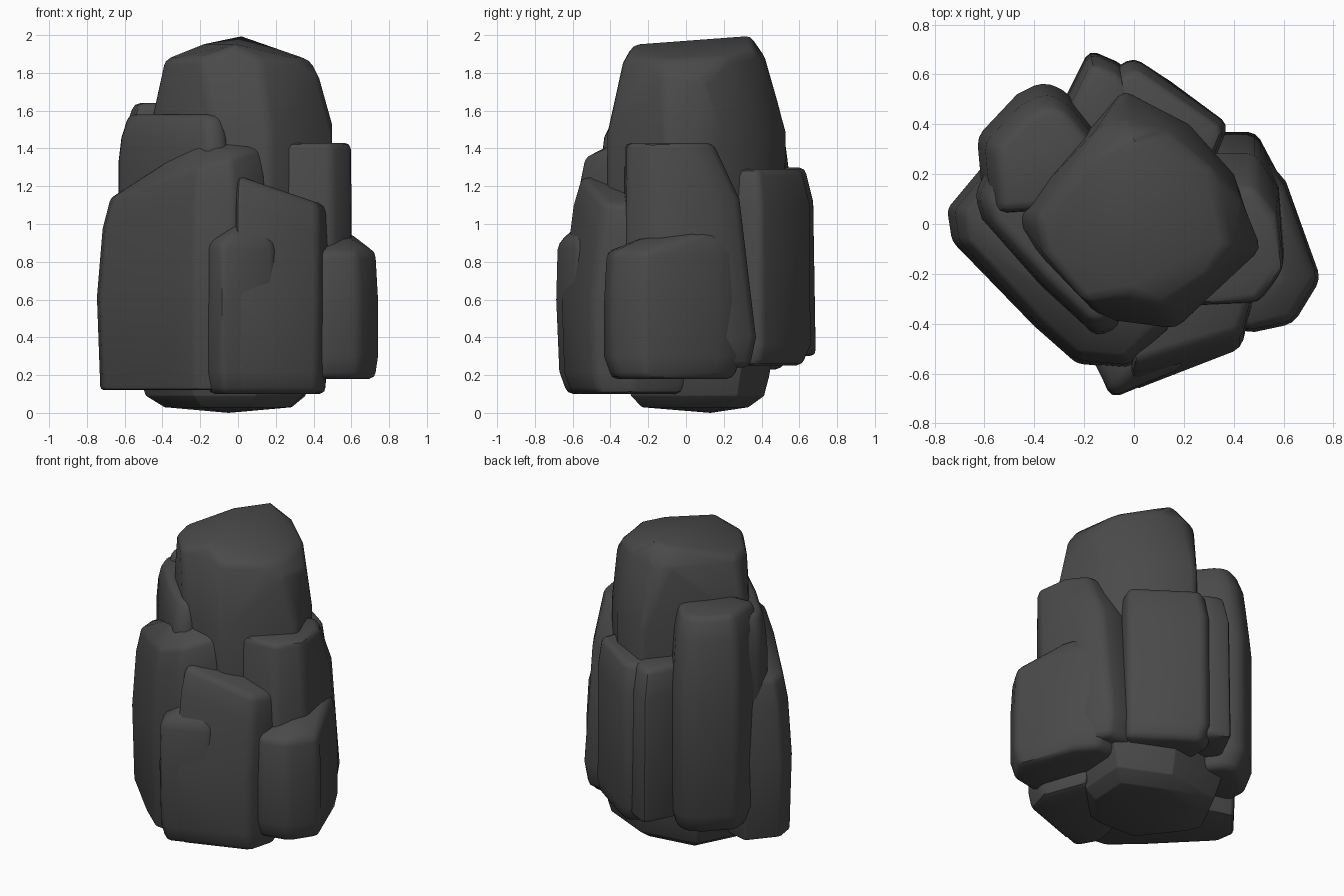
import bpy, bmesh, math

cube = bpy.data.objects.get("Cube")
if cube:
    bpy.data.objects.remove(cube, do_unlink=True)

# Single dark stone colour
stone = bpy.data.materials.new("dark_grey_stone")
stone.use_nodes = True
colour = (0.068, 0.068, 0.068, 1)
stone.diffuse_color = colour
shader = next(n for n in stone.node_tree.nodes if n.type == "BSDF_PRINCIPLED")
shader.inputs["Base Color"].default_value = colour
shader.inputs["Roughness"].default_value = 0.9


def boulder(name, outline, levels, anchor=(0, 0), slope=0, peaks=(), soft=0.035):
    """Stack scaled copies of a plan outline, wrap them in a hull, soften the edges.
    Each level is (height, x scale, y scale); slope tilts the upper half along x."""
    bm = bmesh.new()
    ax, ay = anchor
    middle = (levels[0][0] + levels[-1][0]) / 2
    centre = sum(p[0] for p in outline) / len(outline)
    for z, sx, sy in levels:
        for px, py in outline:
            x, y = ax + (px - ax) * sx, ay + (py - ay) * sy
            tilt = slope * (x - centre) if z > middle else 0
            bm.verts.new((x, y, z + tilt))
    for peak in peaks:
        bm.verts.new(peak)
    bmesh.ops.convex_hull(bm, input=bm.verts[:])
    bmesh.ops.delete(bm, geom=[v for v in bm.verts if not v.link_faces], context="VERTS")
    bmesh.ops.dissolve_limit(bm, angle_limit=math.radians(3), verts=bm.verts[:], edges=bm.edges[:])
    bmesh.ops.recalc_face_normals(bm, faces=bm.faces[:])
    corners = [e for e in bm.edges if e.calc_face_angle(0) > math.radians(28)]
    bmesh.ops.bevel(bm, geom=corners, offset=soft, segments=2, profile=0.5,
                    affect="EDGES", clamp_overlap=True)
    mesh = bpy.data.meshes.new(name)
    bm.to_mesh(mesh)
    bm.free()
    mesh.materials.append(stone)
    obj = bpy.data.objects.new(name, mesh)
    bpy.context.collection.objects.link(obj)
    bpy.ops.object.select_all(action="DESELECT")
    obj.select_set(True)
    bpy.context.view_layer.objects.active = obj
    bpy.ops.object.shade_smooth_by_angle(angle=math.radians(40))
    return obj


# Tall central stone with a ridged crown
boulder("central_stone",
        [(-.48, .03), (-.04, .54), (.22, .4), (.4, .2), (.51, -.1), (.17, -.42), (-.13, -.38), (-.4, -.1)],
        [(.3, .85, .8), (.8, 1, 1), (1.48, 1, 1), (1.87, .78, .79)],
        anchor=(-.08, 0),
        peaks=[(0, .34, 2), (-.02, -.28, 1.95), (-.2, .23, 1.95), (.43, .1, 1.77), (.43, -.12, 1.77),
               (.32, .22, 1.88), (.14, .37, 1.91), (.31, -.2, 1.87), (-.36, -.12, 1.87), (-.2, -.31, 1.88),
               (-.14, .39, 1.87)])

# Low footing under the cluster
boulder("footing_stone",
        [(-.52, .05), (-.35, .38), (.05, .44), (.38, .29), (.36, -.05), (.1, -.31), (-.25, -.3)],
        [(.03, .75, .75), (.09, .94, .94), (.19, 1, 1), (.32, 1.1, 1.05), (.5, 1.1, 1.05)],
        peaks=[(-.05, .13, 0)])

# Broad slab on the front right, with a higher one behind it
boulder("front_corner_slab",
        [(-.75, .06), (-.73, -.07), (-.4, -.41), (-.23, -.56), (-.02, -.58), (.16, -.42), (-.1, .1), (-.6, .24)],
        [(.12, .97, .96), (.3, .98, .98), (.75, 1, 1), (1.1, .95, .97), (1.25, .88, .91)],
        anchor=(-.15, -.1), slope=.33, peaks=[(-.2, -.36, 1.44), (.08, -.36, 1.43)])
boulder("upper_corner_slab",
        [(-.64, .12), (-.61, .02), (-.38, -.24), (-.15, -.46), (-.05, -.42), (-.1, .2), (-.53, .34)],
        [(.6, 1, 1), (1.33, 1, 1), (1.46, .96, .96), (1.58, .86, .82)],
        anchor=(-.25, -.05))

# Front stone: a low shoulder beside the main sloped block
boulder("front_shoulder",
        [(-.17, -.54), (-.09, -.7), (.2, -.58), (.2, -.2), (0, -.2), (-.14, -.35)],
        [(.1, .96, .85), (.22, 1, .96), (.6, 1, 1), (.9, 1, .98)],
        anchor=(.15, -.3), peaks=[(.01, -.56, 1.02), (.1, -.52, 1.02)])
boulder("front_block",
        [(-.01, -.67), (.43, -.5), (.48, -.3), (.37, .02), (-.01, -.1)],
        [(.1, .95, .87), (.22, .98, .97), (.6, 1, 1), (1.01, 1, .85), (1.17, .97, .74)],
        anchor=(.22, -.25), slope=-.34)

# Left flank: tall slab with a squat block against it
boulder("flank_tall_slab",
        [(.28, .37), (.49, .37), (.58, .2), (.61, -.12), (.5, -.32), (.2, -.34)],
        [(.24, .95, .95), (.4, 1, 1), (1.13, 1, .87), (1.43, .97, .66)],
        anchor=(.3, -.3))
boulder("flank_low_block",
        [(.3, .28), (.5, .3), (.61, .17), (.75, -.22), (.64, -.4), (.45, -.44), (.3, -.3)],
        [(.18, .95, .88), (.3, 1, 1), (.6, 1, 1), (.85, .96, .96)],
        anchor=(.4, -.1), peaks=[(.58, .14, .97), (.58, -.22, .93)])

# Back stones, a pair of columns and a tall corner pillar
boulder("back_column_outer",
        [(-.3, .46), (-.18, .7), (-.04, .64), (.06, .3), (-.2, .2)],
        [(.3, 1, 1), (.6, 1, 1), (1.12, .98, .97), (1.3, .87, .87)],
        anchor=(-.08, .25))
boulder("back_column_inner",
        [(-.12, .6), (0, .67), (.15, .57), (.38, .4), (.3, .2), (-.1, .2)],
        [(.25, .95, .9), (.36, 1, 1), (1.1, 1, .99), (1.29, .93, .9)],
        anchor=(.1, .2))
boulder("back_corner_pillar",
        [(-.63, .35), (-.61, .2), (-.6, .02), (-.15, .05), (-.13, .35), (-.28, .54), (-.37, .57), (-.47, .52)],
        [(.23, .9, .86), (.36, 1, 1), (1.15, 1, 1), (1.5, .92, .89), (1.64, .8, .76)],
        anchor=(-.25, .15))
